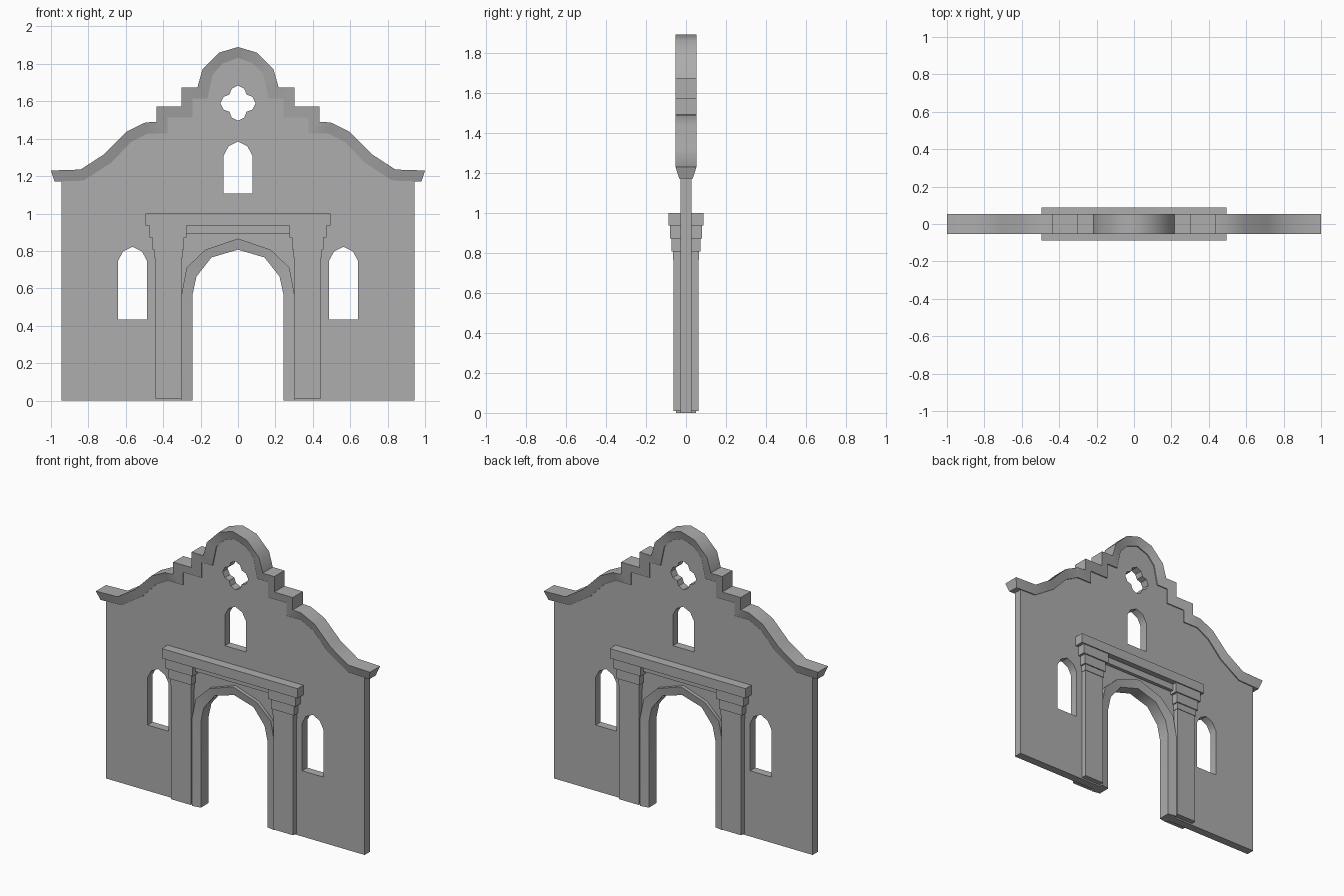
import bpy
import bmesh
from math import radians

if "Cube" in bpy.data.objects:
    bpy.data.objects.remove(bpy.data.objects["Cube"])

STONE = (0.42, 0.42, 0.42, 1)
stone = bpy.data.materials.new("grey_stone")
stone.use_nodes = True
stone.diffuse_color = STONE
stone.node_tree.nodes["Principled BSDF"].inputs["Base Color"].default_value = STONE


def finish(name, mesh):
    """Link a mesh as a named stone part, smooth below a sharp angle."""
    mesh.materials.clear()
    mesh.materials.append(stone)
    obj = bpy.data.objects.new(name, mesh)
    bpy.context.scene.collection.objects.link(obj)
    bpy.ops.object.select_all(action='DESELECT')
    obj.select_set(True)
    bpy.context.view_layer.objects.active = obj
    bpy.ops.object.shade_smooth_by_angle(angle=radians(40))
    return obj


def mirrored(half):
    """Complete a left half profile that ends on the centre line."""
    return half + [(-x, z) for x, z in reversed(half[:-1])]


def midway(a, b):
    return [((p[0] + q[0]) / 2, (p[1] + q[1]) / 2) for p, q in zip(a, b)]


def flared_band(name, inner, outer, y_in, y_out):
    """Moulding between two profiles, deeper along the outer one."""
    bm = bmesh.new()
    rings = [[bm.verts.new(co) for co in ((i[0], -y_in, i[1]), (o[0], -y_out, o[1]),
                                          (o[0], y_out, o[1]), (i[0], y_in, i[1]))]
             for i, o in zip(inner, outer)]
    for a, b in zip(rings, rings[1:]):
        for k in range(4):
            n = (k + 1) % 4
            bm.faces.new((a[k], a[n], b[n], b[k]))
    bm.faces.new(rings[0])
    bm.faces.new(rings[-1])
    bmesh.ops.recalc_face_normals(bm, faces=bm.faces)
    mesh = bpy.data.meshes.new(name)
    bm.to_mesh(mesh)
    bm.free()
    return finish(name, mesh)


def box(name, x0, x1, z0, z1, depth):
    """Block that runs through the wall by the same depth front and back."""
    bm = bmesh.new()
    bmesh.ops.create_cube(bm, size=1)
    for v in bm.verts:
        v.co = ((x0 + x1) / 2 + v.co.x * (x1 - x0), v.co.y * 2 * depth,
                (z0 + z1) / 2 + v.co.z * (z1 - z0))
    mesh = bpy.data.meshes.new(name)
    bm.to_mesh(mesh)
    bm.free()
    return finish(name, mesh)


def pierced_slab(name, loops, depth):
    """Flat slab from an outline with holes."""
    curve = bpy.data.curves.new(name, 'CURVE')
    curve.dimensions = '2D'
    curve.fill_mode = 'BOTH'
    curve.extrude = depth
    for loop in loops:
        spline = curve.splines.new('POLY')
        spline.points.add(len(loop) - 1)
        for point, (x, z) in zip(spline.points, loop):
            point.co = (x, z, 0, 1)
        spline.use_cyclic_u = True
    temp = bpy.data.objects.new(name + "_outline", curve)
    bpy.context.scene.collection.objects.link(temp)
    graph = bpy.context.evaluated_depsgraph_get()
    mesh = bpy.data.meshes.new_from_object(temp.evaluated_get(graph))
    bpy.data.objects.remove(temp)
    bm = bmesh.new()
    bm.from_mesh(mesh)
    for v in bm.verts:
        v.co = (v.co.x, -v.co.z, v.co.y)
    bmesh.ops.remove_doubles(bm, verts=bm.verts, dist=0.0001)
    bmesh.ops.dissolve_limit(bm, angle_limit=0.01, verts=bm.verts, edges=bm.edges)
    bmesh.ops.recalc_face_normals(bm, faces=bm.faces)
    bm.to_mesh(mesh)
    bm.free()
    mesh.name = name
    return finish(name, mesh)


def arched_window(cx, sill, top):
    half = [(-.077, sill), (-.077, top - .075), (-.05, top - .025), (0, top)]
    return [(cx + x, z) for x, z in mirrored(half)]


# Stepped and curved gable profiles
gable_outer = mirrored([(-1, 1.23), (-.842, 1.235), (-.714, 1.318), (-.596, 1.438),
                        (-.495, 1.487), (-.436, 1.49), (-.436, 1.572), (-.302, 1.572),
                        (-.302, 1.674), (-.217, 1.674), (-.19, 1.77), (-.099, 1.861),
                        (0, 1.89)])
gable_inner = mirrored([(-.981, 1.171), (-.826, 1.176), (-.676, 1.273), (-.575, 1.38),
                        (-.484, 1.428), (-.377, 1.428), (-.377, 1.513), (-.243, 1.513),
                        (-.243, 1.615), (-.163, 1.615), (-.136, 1.743), (-.083, 1.802),
                        (0, 1.832)])
flared_band("gable_cornice", gable_inner, gable_outer, .034, .0525)

# Doorway arch profiles
arch_outer = mirrored([(-.302, 0), (-.302, .567), (-.275, .711), (-.174, .807), (0, .866)])
arch_inner = mirrored([(-.243, 0), (-.243, .567), (-.222, .663), (-.142, .765), (0, .807)])
flared_band("door_arch", arch_inner, arch_outer, .04, .05)

# Four-lobed window
lobe = [(0, .094), (.034, .077), (.046, .046), (.077, .034)]
quatrefoil = []
for turn in range(4):
    quatrefoil += [(x, z + 1.59) for x, z in lobe]
    lobe = [(z, -x) for x, z in lobe]

# Wall with its windows
top_line = [(-.943, 1.2)] + midway(gable_inner, gable_outer)[1:-1] + [(.943, 1.2)]
door_line = midway(arch_inner, arch_outer)
outline = [(-.943, 0)] + top_line + [(.943, 0)] + door_line[::-1]
windows = [arched_window(-.564, .433, .823), arched_window(.564, .433, .823),
           arched_window(0, 1.107, 1.385), quatrefoil]
pierced_slab("wall", [outline] + windows, .027)

# Entablature over the door
box("entablature", -.495, .495, .936, 1, .0875)
box("frieze", -.28, .28, .893, .94, .05)

# Pilasters with stepped capitals
for side, s in (("right", -1), ("left", 1)):
    for part, near, far, z0, z1, depth in (
            ("pilaster", .301, .445, .01, .766, .0615),
            ("capital_lower", .298, .448, .765, .808, .065),
            ("capital_middle", .29, .458, .807, .873, .072),
            ("capital_upper", .275, .474, .872, .937, .08)):
        x0, x1 = sorted((s * near, s * far))
        box(f"{side}_{part}", x0, x1, z0, z1, depth)
